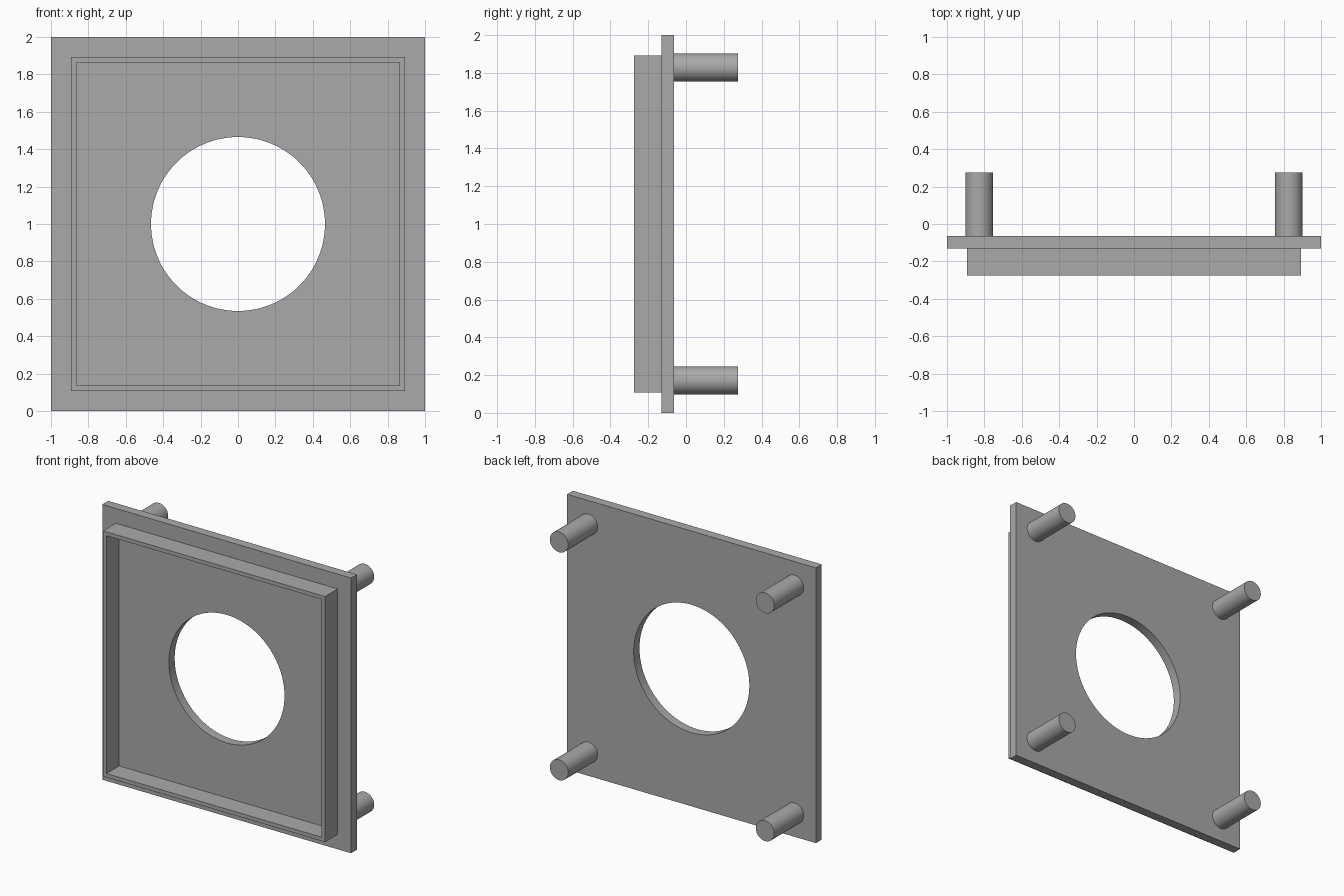
import bpy
import bmesh
from math import cos, sin, pi, radians
from mathutils import Matrix

cube = bpy.data.objects.get("Cube")
if cube:
    bpy.data.objects.remove(cube, do_unlink=True)

grey = bpy.data.materials.new("mid grey")
grey.use_nodes = True
colour = (0.4, 0.4, 0.4, 1)
grey.diffuse_color = colour
grey.node_tree.nodes["Principled BSDF"].inputs["Base Color"].default_value = colour

MID = 1.0                                  # height of the plate centre
FRONT, PLATE_FRONT, PLATE_BACK, BACK = -0.275, -0.13, -0.063, 0.275


def finish(bm, name):
    bmesh.ops.recalc_face_normals(bm, faces=bm.faces)
    mesh = bpy.data.meshes.new(name)
    bm.to_mesh(mesh)
    bm.free()
    mesh.materials.append(grey)
    obj = bpy.data.objects.new(name, mesh)
    bpy.context.collection.objects.link(obj)
    bpy.ops.object.select_all(action="DESELECT")
    obj.select_set(True)
    bpy.context.view_layer.objects.active = obj
    bpy.ops.object.shade_smooth_by_angle(angle=radians(30))
    return obj


def circle(radius):
    return lambda a: (radius * cos(a), radius * sin(a))


def square(half):
    def point(a):
        s = half / max(abs(cos(a)), abs(sin(a)))
        return s * cos(a), s * sin(a)
    return point


def frame(name, outer, inner, y0, y1, sides):
    """Solid frame between an outer and an inner outline."""
    bm = bmesh.new()
    loops = []
    for outline, y in ((outer, y0), (outer, y1), (inner, y1), (inner, y0)):
        pts = [outline(pi / 4 + 2 * pi * i / sides) for i in range(sides)]
        loops.append([bm.verts.new((x, y, MID + z)) for x, z in pts])
    for k in range(4):
        a, b = loops[k], loops[(k + 1) % 4]
        for i in range(sides):
            j = (i + 1) % sides
            bm.faces.new((a[i], a[j], b[j], b[i]))
    return finish(bm, name)


# Square plate with round opening, and the raised lip on its front
frame("plate", square(1.0), circle(0.465), PLATE_FRONT, PLATE_BACK, 96)
frame("front_lip", square(0.892), square(0.864), FRONT, PLATE_FRONT, 4)

# Four round pegs on the back
for side, x in (("left", 0.828), ("right", -0.828)):
    for level, z in (("upper", 0.828), ("lower", -0.828)):
        bm = bmesh.new()
        place = Matrix.Translation((x, (PLATE_BACK + BACK) / 2, MID + z))
        bmesh.ops.create_cone(bm, cap_ends=True, segments=48, radius1=0.074,
                              radius2=0.074, depth=BACK - PLATE_BACK,
                              matrix=place @ Matrix.Rotation(pi / 2, 4, "X"))
        finish(bm, f"{level}_{side}_peg")
